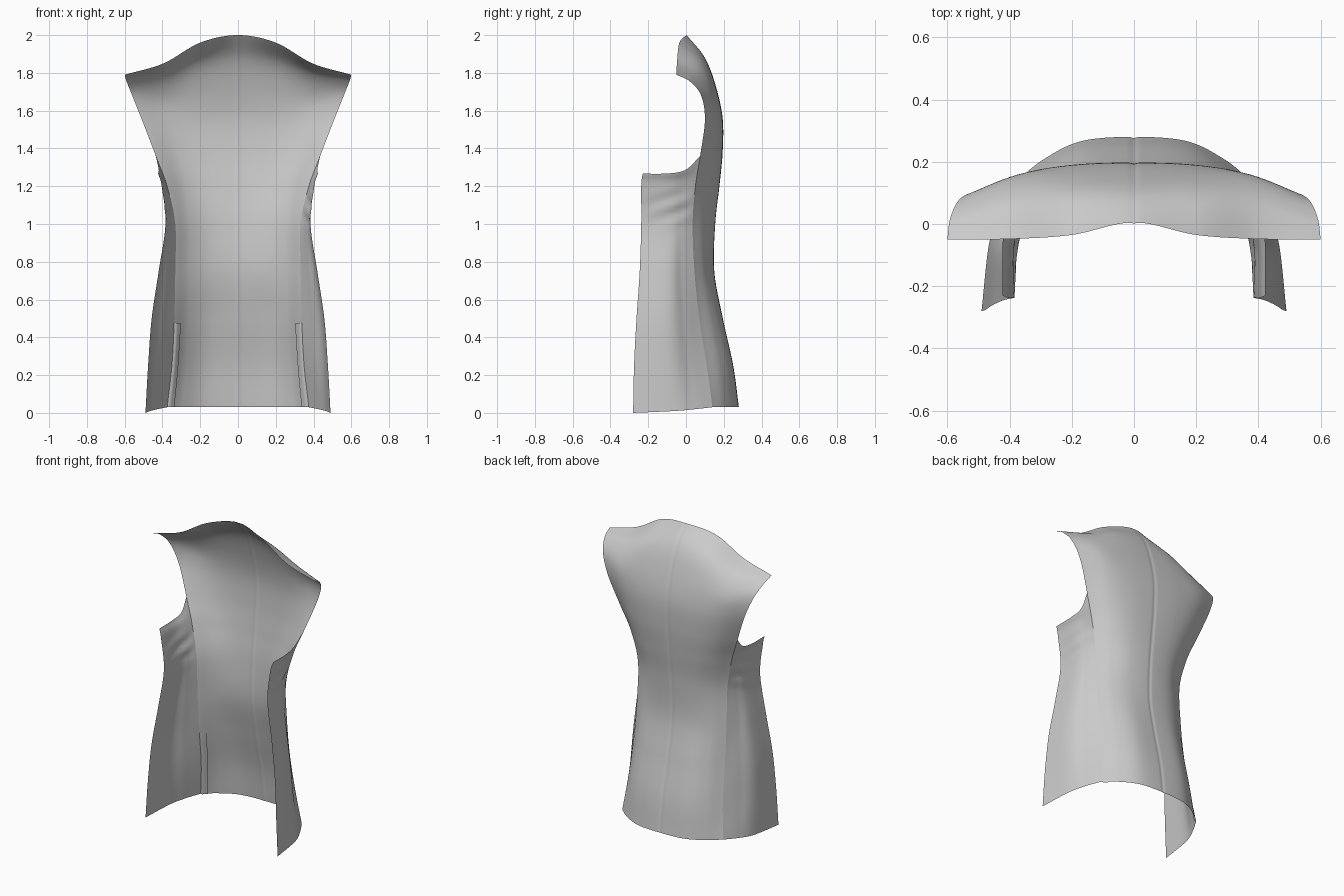
import bpy, bmesh, math
from mathutils import Vector

if "Cube" in bpy.data.objects:
    bpy.data.objects.remove(bpy.data.objects["Cube"])

# Vertical guide lines of the right half, hem to top, as (x, y, z)
CENTRE = [(0, .28, .03), (0, .25, .25), (0, .195, .5), (0, .15, .75), (0, .155, 1), (0, .177, 1.2),
          (0, .194, 1.38), (0, .194, 1.56), (0, .158, 1.73), (0, .1, 1.88), (0, .005, 2)]
INNER = [(.17, .266, .03), (.165, .24, .25), (.155, .187, .5), (.15, .138, .75), (.15, .14, 1), (.165, .165, 1.2),
         (.18, .185, 1.37), (.2, .188, 1.55), (.2, .155, 1.72), (.2, .09, 1.86), (.2, -.035, 1.96)]
OUTER = [(.29, .208, .03), (.275, .185, .25), (.26, .14, .5), (.255, .1, .75), (.255, .095, 1), (.28, .125, 1.2),
         (.32, .15, 1.37), (.36, .162, 1.55), (.39, .14, 1.68), (.395, .07, 1.79), (.395, -.048, 1.85)]
SEAM = [(.375, .14, .03), (.35, .11, .25), (.337, .07, .5), (.332, .045, .75), (.332, .035, 1), (.375, .05, 1.2),
        (.435, .075, 1.36), (.508, .1, 1.55), (.56, .08, 1.68), (.59, .02, 1.755), (.6, -.05, 1.79)]
SIDE_A = [(.425, .05, .02), (.405, .02, .25), (.392, -.005, .5), (.372, -.02, .75), (.358, -.02, 1),
          (.385, -.01, 1.2), (.42, 0, 1.288)]
SIDE_B = [(.465, -.06, .01), (.456, -.08, .25), (.442, -.09, .5), (.41, -.09, .75), (.378, -.09, 1),
          (.402, -.1, 1.2), (.423, -.09, 1.268)]
FRONT = [(.49, -.28, 0), (.476, -.275, .25), (.457, -.262, .5), (.42, -.245, .75), (.384, -.237, 1),
         (.404, -.237, 1.2), (.422, -.23, 1.266)]
STEPS = 10


def spline(pts, t, before=None):
    """Smooth curve through pts, t runs from 0 to len(pts) - 1."""
    p = [Vector(q) for q in pts]
    p = [before or 2 * p[0] - p[1]] + p + [2 * p[-1] - p[-2]]
    i = min(int(t), len(pts) - 2)
    f = t - i
    a, b, c, d = p[i:i + 4]
    return .5 * (2 * b + (c - a) * f + (2 * a - 5 * b + 4 * c - d) * f ** 2 + (3 * b - a - 3 * c + d) * f ** 3)


def make_sheet(name, rows):
    """Quad sheet from equal rows of points, mirrored across x = 0."""
    bm = bmesh.new()
    grid = [[bm.verts.new(p) for p in row] for row in rows]
    for lo, hi in zip(grid, grid[1:]):
        for k in range(len(lo) - 1):
            bm.faces.new((lo[k + 1], lo[k], hi[k], hi[k + 1]))
    mesh = bpy.data.meshes.new(name)
    bm.to_mesh(mesh)
    bm.free()
    mesh.shade_smooth()
    ob = bpy.data.objects.new(name, mesh)
    bpy.context.collection.objects.link(ob)
    mod = ob.modifiers.new("mirror", 'MIRROR')
    mod.use_clip = True
    mod.merge_threshold = .0005
    return ob


def back_point(t, u):
    cols = [spline(g, t) for g in (CENTRE, INNER, OUTER, SEAM)]
    before = Vector((-cols[1].x, cols[1].y, cols[1].z))
    p = spline(cols, u * 3, before)
    p.y -= .004 * math.exp(-(p.x / .009) ** 2)      # centre seam groove
    return p


def side_point(t, u):
    p = spline([spline(g, t) for g in (SEAM, SIDE_A, SIDE_B, FRONT)], u * 3)
    # slanted drag folds below the armhole
    fade = math.exp(-((p.z - 1.08) / .08) ** 2) * math.sin(math.pi * u)
    p.x += .006 * fade * math.sin((p.z - .35 * p.y) * 2 * math.pi / .1)
    return p


# Back panel from centre seam to side seam and armhole
make_sheet("back_panel", [[back_point(r / STEPS, k / 60) for k in range(61)] for r in range(10 * STEPS + 1)])

# Side panel from side seam round to the front edge
make_sheet("side_panel", [[side_point(r / STEPS, k / 36) for k in range(37)] for r in range(6 * STEPS + 1)])

# Vent flap lying just inside the back panel at the hem
flap = []
for r in range(20):
    row = [back_point(r / STEPS, 1 - .035 * k) for k in range(5)]
    flap.append([p + Vector((-.004, -.008, 0)) * min(k, 1) for k, p in enumerate(row)])
make_sheet("vent_flap", flap)
